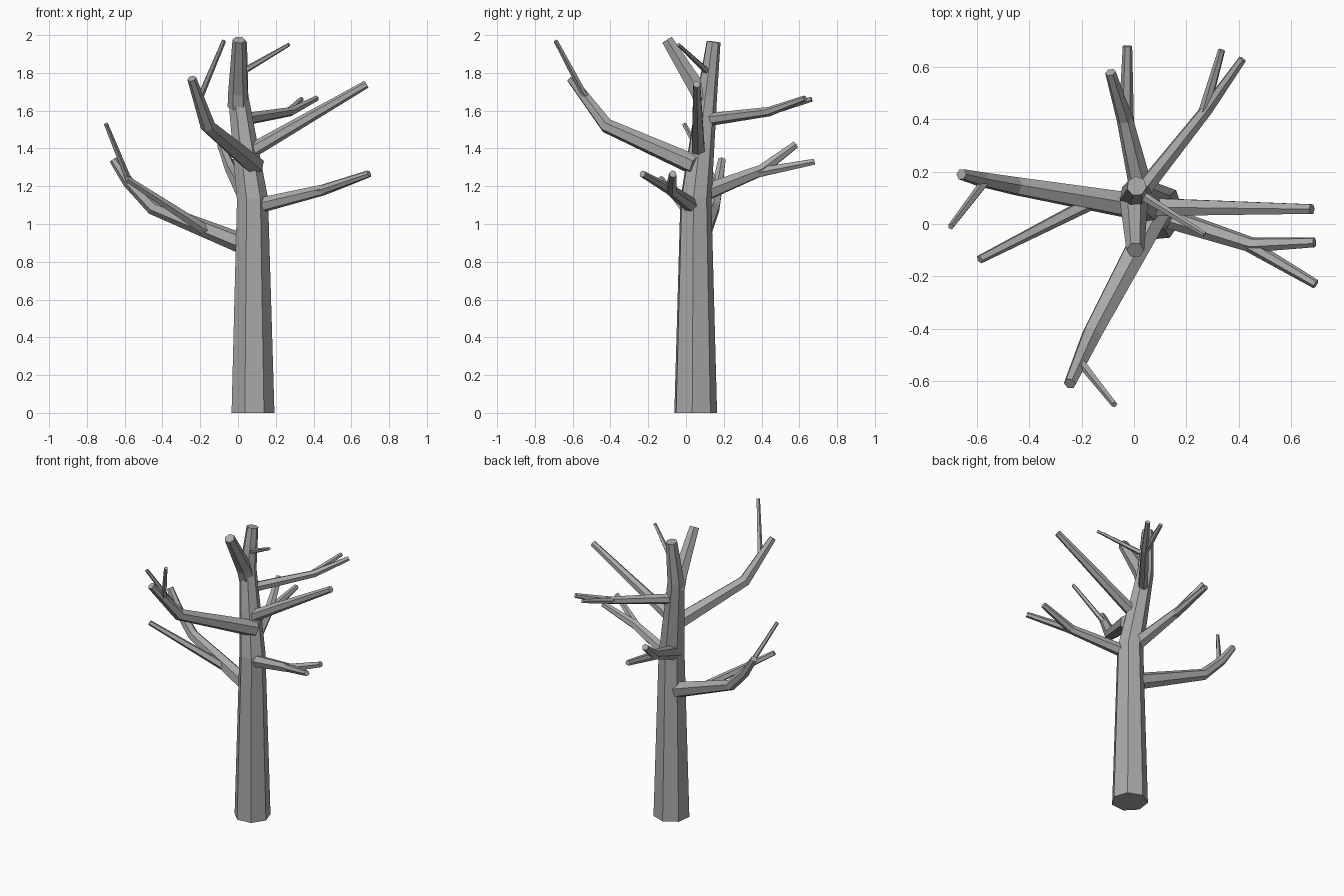
import bpy, bmesh, math
from mathutils import Vector

if "Cube" in bpy.data.objects:
    bpy.data.objects.remove(bpy.data.objects["Cube"])

bark = bpy.data.materials.new("grey_bark")
bark.use_nodes = True
GREY = (0.4, 0.4, 0.4, 1)
bark.diffuse_color = GREY
bark.node_tree.nodes["Principled BSDF"].inputs["Base Color"].default_value = GREY


def limb(name, path, sides=6, spin=0.0, level_base=False):
    """Flat-sided tapering tube through (x, y, z, radius) points."""
    pts = [Vector(p[:3]) for p in path]
    last = len(pts) - 1
    bm = bmesh.new()
    rings, quat, previous = [], None, None
    for i, p in enumerate(pts):
        into = (p - pts[i - 1]).normalized() if i else Vector()
        out = (pts[i + 1] - p).normalized() if i < last else Vector()
        d = (into + out).normalized()
        if level_base and i == 0:
            d = Vector((0, 0, 1))
        if quat is None:
            quat = Vector((0, 0, 1)).rotation_difference(d)
        else:
            quat = previous.rotation_difference(d) @ quat
        previous = d
        ring = []
        for k in range(sides):
            a = spin + k * math.tau / sides
            offset = Vector((math.cos(a), math.sin(a), 0)) * path[i][3]
            ring.append(bm.verts.new(p + quat @ offset))
        rings.append(ring)
    for low, high in zip(rings, rings[1:]):
        for k in range(sides):
            n = (k + 1) % sides
            bm.faces.new((low[k], low[n], high[n], high[k]))
    bm.faces.new(rings[0][::-1])
    bm.faces.new(rings[-1])
    bmesh.ops.recalc_face_normals(bm, faces=bm.faces)
    mesh = bpy.data.meshes.new(name)
    bm.to_mesh(mesh)
    bm.free()
    mesh.materials.append(bark)
    obj = bpy.data.objects.new(name, mesh)
    bpy.context.collection.objects.link(obj)


# Trunk and the two-way fork at its top
limb("trunk", [(.077, .048, 0, .117), (.075, .05, 1.13, .085),
               (.0, .11, 1.68, .055), (.01, .145, 1.965, .038)],
     sides=7, spin=math.radians(44), level_base=True)
limb("crown_fork", [(0, .1, 1.62, .055), (0, .07, 1.7, .052), (.005, -.1, 1.975, .034)])
limb("crown_twig", [(.03, .11, 1.81, .018), (.27, -.04, 1.95, .01)], sides=5)

# Low branch on the right side with two twigs
limb("right_branch", [(.05, .06, .885, .055), (-.45, .145, 1.085, .037),
                      (-.58, .17, 1.22, .03), (-.66, .19, 1.34, .022)])
limb("right_upright_twig", [(-.57, .16, 1.21, .018), (-.7, -.01, 1.53, .012)], sides=5)
limb("right_side_twig", [(-.13, .1, .94, .03), (-.59, -.135, 1.24, .017)], sides=5)

# Front branch with its twig
limb("front_branch", [(.09, .05, 1.31, .055), (-.16, -.42, 1.52, .04),
                      (-.245, -.61, 1.77, .024)])
limb("front_twig", [(-.21, -.52, 1.65, .018), (-.075, -.69, 1.97, .012)], sides=5)

# Low forked branch and straight branch on the left side
limb("left_branch", [(.08, .04, 1.09, .043), (.45, -.08, 1.18, .03),
                     (.69, -.07, 1.265, .02)])
limb("left_branch_fork", [(.43, -.075, 1.175, .027), (.695, -.23, 1.265, .018)])
limb("left_straight_branch", [(.05, .065, 1.375, .04), (.68, .057, 1.74, .021)])

# Two forked branches at the back
limb("back_left_branch", [(.01, .1, 1.55, .035), (.28, .44, 1.595, .025),
                          (.415, .63, 1.665, .016)])
limb("back_left_fork", [(.265, .42, 1.59, .023), (.335, .665, 1.66, .014)])
limb("back_branch", [(.045, .06, 1.15, .05), (-.035, .4, 1.285, .032),
                     (-.09, .58, 1.42, .021)])
limb("back_branch_fork", [(-.03, .37, 1.27, .03), (-.025, .68, 1.33, .018)])
